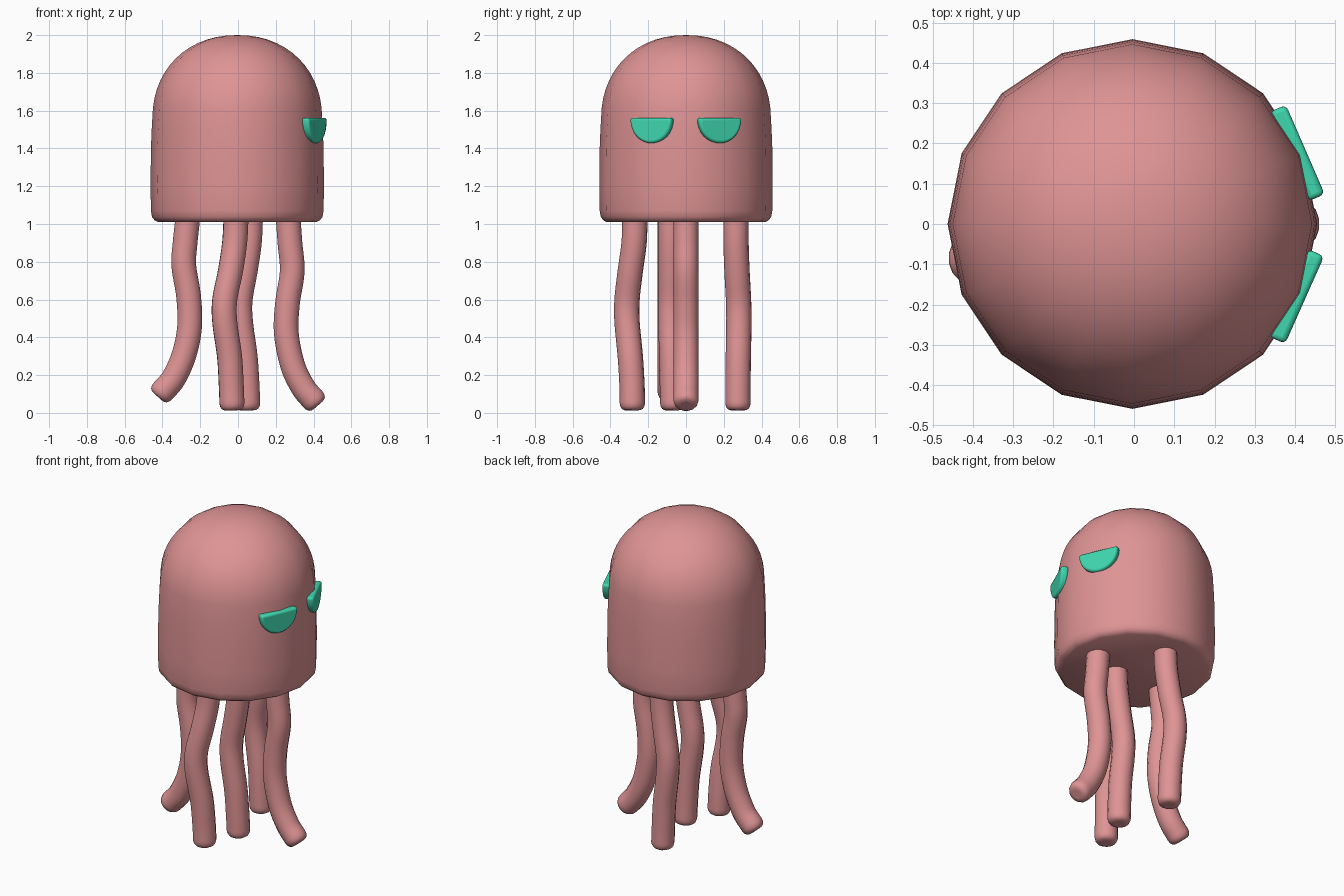
import bpy, bmesh, math
from mathutils import Vector, Matrix

cube = bpy.data.objects.get("Cube")
if cube:
    bpy.data.objects.remove(cube, do_unlink=True)


def make_material(name, rgb):
    mat = bpy.data.materials.new(name)
    mat.use_nodes = True
    mat.diffuse_color = (*rgb, 1)
    mat.node_tree.nodes["Principled BSDF"].inputs["Base Color"].default_value = (*rgb, 1)
    return mat


pink = make_material("soft pink", (0.74, 0.295, 0.30))
teal = make_material("teal green", (0.05, 0.68, 0.43))


def select_only(obj):
    bpy.ops.object.select_all(action="DESELECT")
    obj.select_set(True)
    bpy.context.view_layer.objects.active = obj


def finish(obj, mat, angle):
    obj.data.materials.append(mat)
    select_only(obj)
    bpy.ops.object.shade_smooth_by_angle(angle=math.radians(angle))


def mesh_object(name, bm):
    mesh = bpy.data.meshes.new(name)
    bm.to_mesh(mesh)
    bm.free()
    obj = bpy.data.objects.new(name, mesh)
    bpy.context.collection.objects.link(obj)
    return obj


# Head: sixteen-sided lathe with a rounded rim and a domed top
def build_head():
    profile = [(0, 1.01), (0.42, 1.01), (0.438, 1.02), (0.451, 1.037), (0.457, 1.07),
               (0.459, 1.2), (0.457, 1.4), (0.453, 1.5)]
    steps = 14
    for i in range(1, steps + 1):
        t = math.pi / 2 * i / steps
        profile.append((0.449 * max(math.cos(t), 0) ** 0.93, 1.56 + 0.44 * math.sin(t) ** 0.95))
    profile[-1] = (0, 2.0)
    bm = bmesh.new()
    verts = [bm.verts.new((r, 0, z)) for r, z in profile]
    edges = [bm.edges.new(pair) for pair in zip(verts, verts[1:])]
    bmesh.ops.spin(bm, geom=verts + edges, cent=(0, 0, 0), axis=(0, 0, 1),
                   angle=math.tau, steps=16)
    bmesh.ops.remove_doubles(bm, verts=bm.verts, dist=0.0005)
    bmesh.ops.recalc_face_normals(bm, faces=bm.faces)
    head = mesh_object("head", bm)
    head.location.x = -0.004
    finish(head, pink, 50)


# Tentacles: round tubes swept along a smooth path, with rounded tips
def smooth_path(points, steps=6):
    pts = [Vector(p) for p in points]
    pts = [2 * pts[0] - pts[1]] + pts + [2 * pts[-1] - pts[-2]]
    path = []
    for a, b, c, d in zip(pts, pts[1:], pts[2:], pts[3:]):
        for i in range(steps):
            t = i / steps
            path.append(0.5 * (2 * b + (c - a) * t + (2 * a - 5 * b + 4 * c - d) * t ** 2
                               + (3 * b - a - 3 * c + d) * t ** 3))
    return path + [pts[-2]]


def build_tentacle(name, points):
    path = smooth_path(points)
    radii = [1.0] * len(path)
    end, direction = path[-1], (path[-1] - path[-2]).normalized()
    for distance, radius in ((0.016, 0.95), (0.028, 0.84), (0.035, 0.66), (0.037, 0.45)):
        path.append(end + direction * distance)
        radii.append(radius)
    curve = bpy.data.curves.new(name, "CURVE")
    curve.dimensions = "3D"
    curve.bevel_depth = 0.067
    curve.bevel_resolution = 5
    curve.use_fill_caps = True
    spline = curve.splines.new("POLY")
    spline.points.add(len(path) - 1)
    for point, co, radius in zip(spline.points, path, radii):
        point.co = (*co, 1)
        point.radius = radius
    obj = bpy.data.objects.new(name, curve)
    bpy.context.collection.objects.link(obj)
    select_only(obj)
    bpy.ops.object.convert(target="MESH")
    finish(bpy.context.object, pink, 60)


# Eyes: bevelled half discs, flat side up, leaning against the head
def build_eye(name, angle, half_width):
    outline = [Vector((half_width * math.cos(t), -0.134 * abs(math.sin(t)) ** 0.9))
               for t in [math.pi * i / 16 for i in range(17)]]
    bm = bmesh.new()
    face = bm.faces.new([bm.verts.new((0.42, p.x, p.y)) for p in outline])
    result = bmesh.ops.extrude_face_region(bm, geom=[face])
    moved = [g for g in result["geom"] if isinstance(g, bmesh.types.BMVert)]
    bmesh.ops.translate(bm, verts=moved, vec=(0.044, 0, 0))
    bmesh.ops.recalc_face_normals(bm, faces=bm.faces)
    bm.transform(Matrix.Rotation(math.radians(angle), 4, "Z"))
    eye = mesh_object(name, bm)
    eye.location.z = 1.562
    bevel = eye.modifiers.new("soft edge", "BEVEL")
    bevel.width = 0.013
    bevel.segments = 3
    bevel.limit_method = "ANGLE"
    finish(eye, teal, 50)


build_head()

build_tentacle("left_tentacle", [(0.265, 0, 1.04), (0.275, 0, 0.9), (0.287, 0, 0.75),
               (0.262, 0, 0.58), (0.256, 0, 0.42), (0.29, 0, 0.25), (0.345, 0, 0.135),
               (0.40, 0, 0.068)])
build_tentacle("right_tentacle", [(-0.265, -0.085, 1.04), (-0.28, -0.085, 0.9),
               (-0.287, -0.085, 0.78), (-0.262, -0.085, 0.62), (-0.256, -0.085, 0.46),
               (-0.285, -0.085, 0.31), (-0.34, -0.085, 0.185), (-0.40, -0.085, 0.113)])
build_tentacle("front_tentacle", [(-0.01, -0.27, 1.04), (-0.018, -0.275, 0.9),
               (-0.04, -0.295, 0.75), (-0.07, -0.312, 0.6), (-0.07, -0.312, 0.48),
               (-0.045, -0.295, 0.3), (-0.036, -0.286, 0.15), (-0.032, -0.284, 0.05)])
build_tentacle("back_tentacle", [(-0.01, 0.265, 1.04), (-0.018, 0.265, 0.9),
               (-0.04, 0.27, 0.75), (-0.068, 0.278, 0.6), (-0.068, 0.28, 0.48),
               (-0.045, 0.277, 0.3), (-0.036, 0.275, 0.15), (-0.032, 0.275, 0.05)])
build_tentacle("middle_tentacle", [(0.067, -0.08, 1.04), (0.06, -0.08, 0.9),
               (0.038, -0.08, 0.75), (0.012, -0.08, 0.6), (0.014, -0.08, 0.48),
               (0.038, -0.075, 0.3), (0.048, -0.072, 0.15), (0.052, -0.07, 0.05)])

build_eye("left_eye", 23.5, 0.122)
build_eye("right_eye", -24, 0.12)
